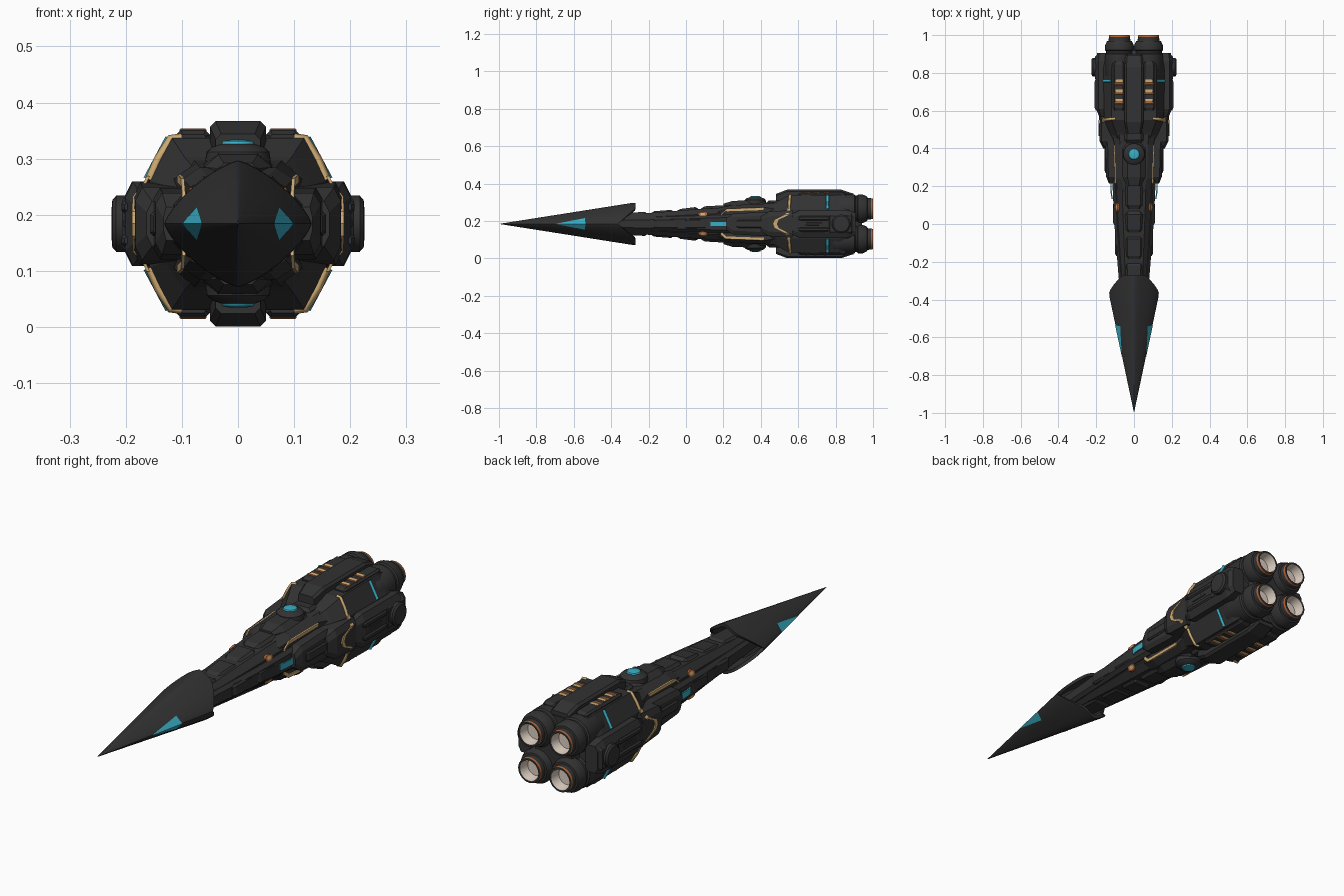
import bpy, bmesh, math

if "Cube" in bpy.data.objects:
    bpy.data.objects.remove(bpy.data.objects["Cube"])

CZ = 0.184  # height of the ship's long axis


def mat(name, r, g, b):
    m = bpy.data.materials.new(name)
    m.diffuse_color = (r, g, b, 1)
    m.use_nodes = True
    m.node_tree.nodes["Principled BSDF"].inputs["Base Color"].default_value = m.diffuse_color
    return m


DARK = mat("dark hull grey", 0.032, 0.032, 0.033)
CYAN = mat("cyan light", 0.04, 0.42, 0.55)
GOLD = mat("gold trim", 0.62, 0.40, 0.17)
ORANGE = mat("burnt orange", 0.42, 0.13, 0.04)
CREAM = mat("cream exhaust", 0.72, 0.62, 0.53)


def mesh(name, verts, faces, mats, smooth=None, idx=None):
    me = bpy.data.meshes.new(name)
    me.from_pydata(verts, [], faces)
    for m in mats:
        me.materials.append(m)
    if idx:
        for p, i in zip(me.polygons, idx):
            p.material_index = i
    bm = bmesh.new()
    bm.from_mesh(me)
    bmesh.ops.recalc_face_normals(bm, faces=bm.faces)
    bm.to_mesh(me)
    bm.free()
    if smooth:
        for p in me.polygons:
            p.use_smooth = True
        me.set_sharp_from_angle(angle=math.radians(smooth))
    ob = bpy.data.objects.new(name, me)
    bpy.context.collection.objects.link(ob)
    return ob


def skin(rings, cap=True):
    n = len(rings[0])
    v = [p for r in rings for p in r]
    f = [(k * n + i, k * n + (i + 1) % n, (k + 1) * n + (i + 1) % n, (k + 1) * n + i)
         for k in range(len(rings) - 1) for i in range(n)]
    if cap:
        f += [tuple(range(n)), tuple(range(len(v) - n, len(v)))]
    return v, f


def loft(name, secs, x=0, z=CZ, m=DARK):
    """Chamfered-rectangle sections (y, half width, half height, chamfer x, chamfer z)."""
    rings = []
    for y, w, h, a, b in secs:
        q = [(w, h - b), (w - a, h), (a - w, h), (-w, h - b),
             (-w, b - h), (a - w, -h), (w - a, -h), (w, b - h)]
        rings.append([(x + px, y, z + pz) for px, pz in q])
    return mesh(name, *skin(rings), [m])


def block(name, x, z, y0, y1, w, h, c=0.012, t=0.015, m=DARK):
    """Armour block with chamfered sides and tapered ends."""
    s = min(c, w * 0.6, h * 0.6)
    return loft(name, [(y0, w - s, h - s, s * .4, s * .4), (y0 + t, w, h, s, s),
                       (y1 - t, w, h, s, s), (y1, w - s, h - s, s * .4, s * .4)], x, z, m)


def lathe(name, prof, place, mats, rule=None, n=28):
    rings = [[place(r * math.cos(2 * math.pi * i / n), r * math.sin(2 * math.pi * i / n), d)
              for i in range(n)] for r, d in prof]
    v, f = skin(rings)
    idx = [rule[k // n] if rule and k // n < len(rule) else 0 for k in range(len(f))]
    if rule:
        idx[-1] = rule[-1]
    return mesh(name, v, f, mats, 35, idx)


def strip(name, pts, r=0.005, m=GOLD):
    cu = bpy.data.curves.new(name, 'CURVE')
    cu.dimensions = '3D'
    cu.bevel_depth = r
    cu.bevel_resolution = 0
    cu.use_fill_caps = True
    sp = cu.splines.new('POLY')
    sp.points.add(len(pts) - 1)
    for p, co in zip(sp.points, pts):
        p.co = (*co, 1)
    cu.materials.append(m)
    bpy.context.collection.objects.link(bpy.data.objects.new(name, cu))


def ribbon(name, pts, dy, dz, m=GOLD, t=0.003):
    """Thin plate facing sideways, following (x, y, z) points."""
    mesh(name, *skin([[(x + i * t, y + j * dy, z + j * dz) for i, j in
                       ((-1, -1), (1, -1), (1, 1), (-1, 1))] for x, y, z in pts]), [m])


# Nose: rounded-diamond spearhead with swept-back barbs and a hollow rear
def nose(t, a, k=1.0):
    c, s = math.cos(a), math.sin(a)
    x = 0.134 * math.copysign(abs(c) ** 1.5, c)
    z = 0.115 * math.copysign(abs(s) ** 1.5, s)
    y = -1 + (0.635 + 0.095 * min(1, abs(z) / 0.085)) * t
    return (x * t * k, y, CZ + z * t * k)


N = 48
ang = [2 * math.pi * i / N for i in range(N)]
steps = [(0.012, 1), (0.3, 1), (0.65, 1), (0.97, 1), (1, 0.98), (1, 0.86), (0.85, 0.85)]
mesh("nose_spearhead", *skin([[nose(t, a, k) for a in ang] for t, k in steps]), [DARK], 35)

# Nose lights: thin wedges along the side ridges
for side in (0, math.pi):
    g = math.radians(32)
    mesh("nose_light", [nose(.47, side, 1.025), nose(.73, side, 1.02), nose(.67, side + g, 1.04),
                        nose(.67, side - g, 1.04)], [(0, 1, 2), (0, 3, 1)], [CYAN])

# Neck: core, wide side rails and tall spine
loft("neck_core", [(-.5, .05, .045, .02, .02), (-.28, .066, .052, .02, .02),
                   (.1, .09, .082, .03, .03), (.3, .095, .09, .03, .03)])
loft("neck_side_rails", [(-.42, .07, .03, .012, .012), (-.2, .088, .036, .014, .014),
                         (.0, .104, .042, .015, .015), (.25, .116, .05, .015, .015)])
for y0, y1, h0, h1 in ((-.42, -.2, .056, .064), (-.19, -.06, .068, .075),
                       (-.05, .07, .08, .09), (.08, .26, .094, .102)):
    loft("neck_spine_plate", [(y0, .036, h0 - .012, .01, .01), (y0 + .02, .045, h0, .012, .012),
                              (y1 - .02, .048, h1, .012, .012), (y1, .04, h1 - .012, .01, .01)])
for s in (-1, 1):
    for y0, y1, x in ((-.17, -.03, .095), (-.01, .12, .104)):
        block("neck_side_plate", s * (x - .012), CZ, y0, y1, .018, .028, .008)
    # Neck side lamps and ports
    ribbon("neck_lamp", [(s * .115, .132, CZ), (s * .12, .16, CZ), (s * .123, .228, CZ)], 0, .014, CYAN)
    for v in (-1, 1):
        lathe("neck_port", [(.017, -.012), (.017, .002), (.009, .003)],
              lambda a, b, d: (s * (.089 - b * .35 + d), .09 + a * 1.35, CZ + v * (.053 + b * .7)),
              [ORANGE, GOLD], [0, 0, 1], n=14)

# Mid body and flank armour
loft("mid_body", [(.17, .085, .085, .03, .02), (.24, .098, .1, .03, .02),
                  (.42, .104, .108, .03, .02), (.5, .12, .115, .04, .04)])
for s in (-1, 1):
    loft("flank_armour", [(.215, .022, .03, .005, .02), (.25, .036, .055, .012, .02),
                          (.4, .04, .064, .012, .02), (.5, .04, .064, .012, .02)], s * .111)
    block("flank_rib", s * .147, CZ, .27, .46, .01, .022, .006)
    loft("shoulder_collar", [(.4, .025, .04, .01, .02), (.44, .045, .065, .012, .025),
                             (.57, .048, .074, .012, .025)], s * .138)
    for v in (-1, 1):
        # Gold flank lines
        ribbon("flank_gold_line", [(s * .097, .188, CZ + v * .05), (s * .099, .215, CZ + v * .074),
                                   (s * .1015, .3, CZ + v * .077), (s * .106, .415, CZ + v * .081)], .003, .007)
        # Gold chevrons: front edge of the hull, then down over the collar
        strip("hull_gold_edge", [(s * .1, .558, CZ + v * .153), (s * .12, .556, CZ + v * .151),
                                 (s * .142, .553, CZ + v * .115), (s * .158, .55, CZ + v * .078)], .008)
        ribbon("collar_gold_chevron", [(s * .16, .55, CZ + v * .085), (s * .168, .548, CZ + v * .068),
                                       (s * .185, .54, CZ + v * .049), (s * .186, .485, CZ + v * .022),
                                       (s * .186, .476, CZ)], .01, 0, GOLD)

# Rear hull
loft("rear_hull", [(.44, .11, .1, .03, .04), (.485, .13, .118, .035, .05),
                   (.55, .158, .153, .04, .075), (.82, .162, .156, .042, .078),
                   (.9, .15, .143, .045, .075)])
loft("engine_bulkhead", [(.88, .11, .12, .03, .03), (.94, .09, .09, .03, .03)])

for v in (-1, 1):
    # Turret mount and dome, top and bottom
    loft("turret_mount", [(.2, .035, .02, .01, .01), (.25, .06, .035, .025, .022),
                          (.4, .064, .04, .03, .024), (.43, .05, .025, .02, .015)], 0, CZ + v * .088)
    lathe("turret_dome", [(.06, .1), (.056, .128), (.046, .137), (.03, .142), (.027, .147), (.012, .15)],
          lambda a, b, d: (a, .37 + b, CZ + v * d), [DARK, CYAN], [0, 0, 0, 1, 1, 1, 1])
    # Dorsal and ventral spine
    block("spine_front_block", 0, CZ + v * .1, .43, .56, .05, .026, .012)
    loft("hull_spine", [(.48, .04, .02, .01, .01), (.54, .05, .043, .01, .01),
                        (.83, .05, .043, .01, .01), (.895, .045, .022, .01, .01)], 0, CZ + v * .14)
    block("spine_cap", 0, CZ + v * .166, .58, .8, .035, .017, .005)
    for s in (-1, 1):
        # Raised roof panels, vent slots and marker lights
        block("roof_panel", s * .08, CZ + v * .153, .6, .86, .03, .014, .008)
        for y in (.655, .705, .757):
            block("vent_slot", s * .078, CZ + v * .166, y - .008, y + .008, .021, .004, .002, .003, GOLD)
            block("vent_recess", s * .08, CZ + v * .1655, y - .02, y - .008, .024, .004, .002, .002, ORANGE)
        strip("hull_marker_light", [(s * .122, .757, CZ + v * .152), (s * .161, .757, CZ + v * .079)], .008, CYAN)

        # Engine: stepped nacelle with a glowing bore
        prof = [(.06, .76), (.077, .79), (.077, .9), (.07, .905), (.07, .915), (.076, .92), (.076, .945),
                (.066, .968), (.058, .97), (.056, .99), (.054, 1.0), (.046, 1.0), (.038, .955)]
        lathe("engine_nozzle", prof, lambda a, b, d: (s * .077 + a, d, CZ + v * .081 + b),
              [DARK, CREAM, ORANGE], [0] * 9 + [2, 0, 1, 1])

# Side pods with round caps
for s in (-1, 1):
    loft("side_pod", [(.57, .02, .055, .01, .02), (.61, .036, .075, .014, .028),
                      (.86, .038, .075, .014, .028), (.905, .03, .06, .012, .02)], s * .165)
    block("pod_rear_armour", s * .18, CZ, .755, .9, .027, .056, .014)
    for v in (-1, 1):
        block("pod_rail", s * .194, CZ + v * .03, .6, .77, .014, .012, .006)
    lathe("pod_round_cap", [(.05, 0), (.05, .016), (.042, .023), (.03, .024)],
          lambda a, b, d: (s * (.201 + d), .83 + a, CZ + b), [DARK])
    block("pod_core", s * .192, CZ, .63, .74, .012, .01, .005)
